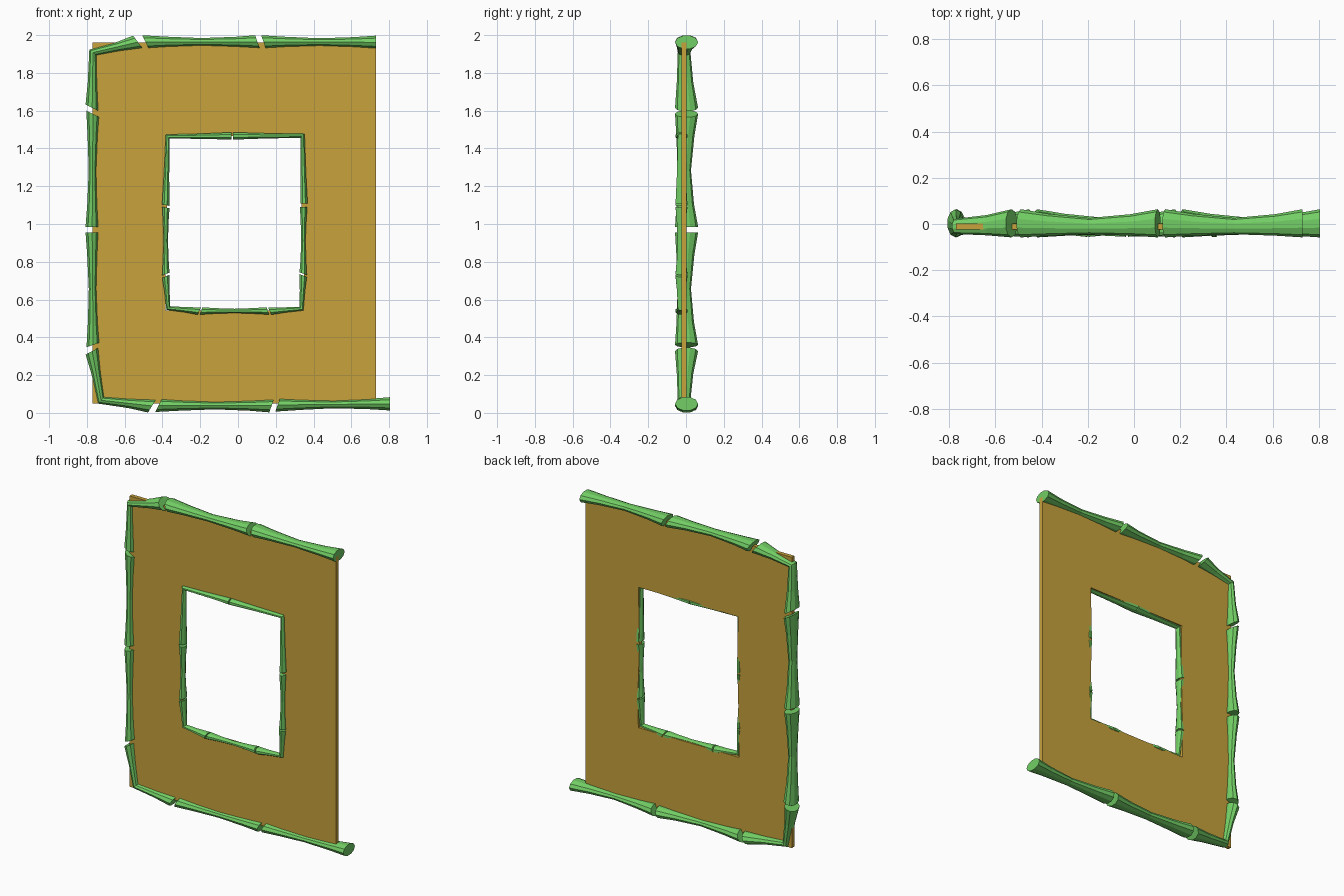
import bpy, bmesh, math
from mathutils import Vector

if "Cube" in bpy.data.objects:
    bpy.data.objects.remove(bpy.data.objects["Cube"])


def material(name, color):
    m = bpy.data.materials.new(name)
    m.diffuse_color = color
    m.use_nodes = True
    m.node_tree.nodes["Principled BSDF"].inputs["Base Color"].default_value = m.diffuse_color
    return m


GREEN = material("bamboo_green", (0.17, 0.62, 0.13, 1))
OCHRE = material("ochre", (0.57, 0.36, 0.045, 1))


def finish(bm, name, mat):
    bmesh.ops.recalc_face_normals(bm, faces=bm.faces)
    me = bpy.data.meshes.new(name)
    bm.to_mesh(me)
    bm.free()
    me.materials.append(mat)
    ob = bpy.data.objects.new(name, me)
    bpy.context.collection.objects.link(ob)


def bamboo(name, path, k0, k1, w, ry, cy_end, cy_mid, sides=10):
    """Cane along an x/z path: flared ends, slim middle, slanted end cuts (k0, k1)."""
    P = [Vector((x, 0, z)) for x, z in path]
    if len(P) == 2:
        rings = [(P[0].lerp(P[1], t), f) for t, f in
                 ((0, 1), (.2, .78), (.5, .58), (.8, .76), (1, 1))]
    else:
        rings = [(P[0], 1), (P[0].lerp(P[1], .45), .72), (P[1], .55),
                 (P[1].lerp(P[2], .55), .72), (P[2], 1)]
    bm = bmesh.new()
    loops = []
    n = len(rings)
    for i, (p, f) in enumerate(rings):
        a = (p - rings[max(i - 1, 0)][0]).normalized()
        b = (rings[min(i + 1, n - 1)][0] - p).normalized()
        t = (a + b).normalized()
        cut = k0 if i == 0 else k1 if i == n - 1 else 0
        miter = 1 / max(.5, t.dot(b if i < n - 1 else a))
        side = Vector((-t.z, 0, t.x)) * miter
        cy = cy_mid + (cy_end - cy_mid) * max(0, (f - .55) / .45)
        loop = []
        for s in range(sides):
            ang = 2 * math.pi * (s + .5) / sides
            o = side * (w * f * math.cos(ang))
            v = p + o + Vector((0, cy + ry * f * math.sin(ang), 0))
            if abs(t.x) > abs(t.z):
                v.x += cut * o.z
            else:
                v.z += cut * o.x
            loop.append(bm.verts.new(v))
        loops.append(loop)
    for l0, l1 in zip(loops, loops[1:]):
        for s in range(sides):
            q = (s + 1) % sides
            bm.faces.new((l0[s], l0[q], l1[q], l1[s]))
    bm.faces.new(loops[0])
    bm.faces.new(loops[-1])
    finish(bm, name, GREEN)


# Wall panel with window opening
bm = bmesh.new()
outer = [(-.77, .05), (.73, .05), (.73, 1.96), (-.77, 1.96)]
hole = [(-.385, .543), (.345, .543), (.35, .73), (.336, 1.1), (.345, 1.465),
        (-.378, 1.465), (-.376, 1.1), (-.385, .73)]
edges = []
for ring in (outer, hole):
    vs = [bm.verts.new((x, -.024, z)) for x, z in ring]
    edges += [bm.edges.new((vs[i], vs[(i + 1) % len(vs)])) for i in range(len(vs))]
bmesh.ops.triangle_fill(bm, edges=edges, use_beauty=True, use_dissolve=False)
ext = bmesh.ops.extrude_face_region(bm, geom=bm.faces[:], use_keep_orig=True)
bmesh.ops.translate(bm, vec=(0, .026, 0),
                    verts=[g for g in ext["geom"] if isinstance(g, bmesh.types.BMVert)])
finish(bm, "wall_panel", OCHRE)

# Thick outer canes: top, left and bottom
for name, path, k0, k1 in (
    ("top_cane_right", [(.135, 1.964), (.73, 1.962)], -.35, 0),
    ("top_cane_middle", [(-.49, 1.964), (.103, 1.964)], -.5, -.35),
    ("top_left_corner_cane", [(-.53, 1.963), (-.768, 1.908), (-.772, 1.615)], -.5, -.5),
    ("left_cane_upper", [(-.768, 1.583), (-.772, .985)], -.5, 0),
    ("left_cane_lower", [(-.772, .955), (-.767, .36)], 0, .35),
    ("bottom_left_corner_cane", [(-.772, .327), (-.725, .067), (-.455, .037)], .35, .5),
    ("bottom_cane_middle", [(-.42, .04), (.178, .038)], .5, .35),
    ("bottom_cane_right", [(.21, .042), (.805, .048)], .35, 0),
):
    bamboo(name, path, k0, k1, .037, .061, .003, -.010)

# Thin canes around the window
for name, path, k0, k1 in (
    ("window_top_left_cane", [(-.383, 1.1), (-.372, 1.463), (-.034, 1.466)], -.2, 0),
    ("window_top_right_cane", [(-.026, 1.466), (.342, 1.467), (.349, 1.108)], 0, 0),
    ("window_right_cane", [(.347, 1.09), (.345, .737)], 0, -.35),
    ("window_bottom_right_cane", [(.345, .727), (.336, .552), (.168, .539)], -.35, -.35),
    ("window_bottom_cane", [(.158, .54), (-.195, .54)], -.35, .35),
    ("window_bottom_left_cane", [(-.205, .539), (-.369, .555), (-.382, .723)], .35, .35),
    ("window_left_cane", [(-.382, .735), (-.382, 1.087)], .35, -.2),
):
    bamboo(name, path, k0, k1, .021, .034, -.024, -.026, sides=8)
